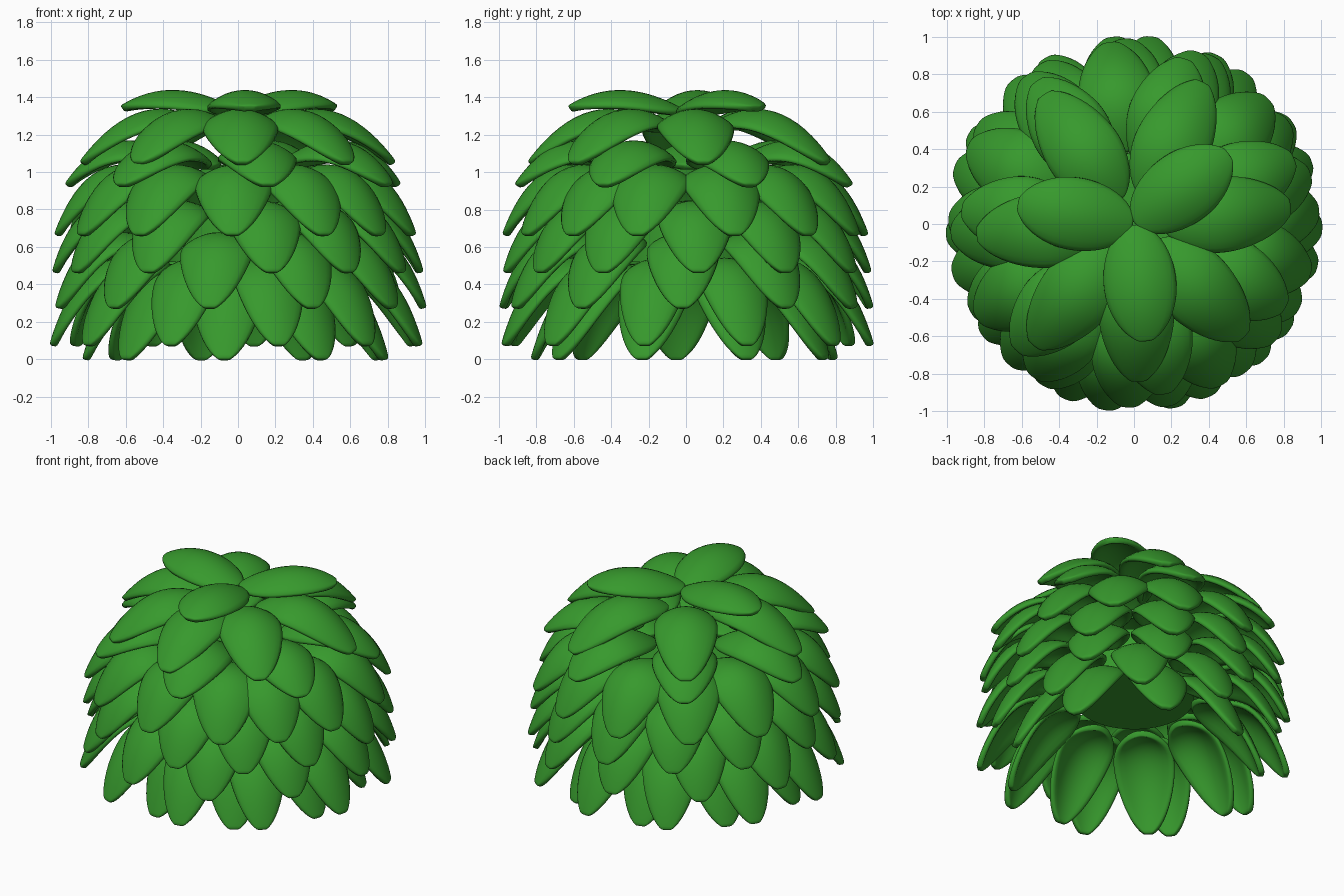
import bpy, math, random
from mathutils import Vector

random.seed(4)
cube = bpy.data.objects.get("Cube")
if cube:
    bpy.data.objects.remove(cube)

green = bpy.data.materials.new("leaf green")
green.use_nodes = True
GREEN = (0.038, 0.32, 0.026, 1)
green.diffuse_color = GREEN
green.node_tree.nodes["Principled BSDF"].inputs["Base Color"].default_value = GREEN

ROWS, COLS = 13, 7


def leaf_mesh(name, base, bend, tip, width):
    """Arched, domed leaf in the x-z plane, from its base to its tip."""
    p0, p1, p2 = (Vector((r, 0, z)) for r, z in (base, bend, tip))
    verts, faces = [], []
    for i in range(ROWS):
        t = (1 - math.cos(math.pi * i / (ROWS - 1))) / 2
        centre = p0 * (1 - t) ** 2 + p1 * 2 * t * (1 - t) + p2 * t * t
        along = ((p1 - p0) * (1 - t) + (p2 - p1) * t).normalized()
        normal = Vector((-along.z, 0, along.x))
        # Rounded egg outline, broadest a little nearer the base
        s = 0.004 + 0.992 * t ** 0.9
        half = width / 2 * math.sqrt(1 - abs(2 * s - 1) ** 2.3)
        for j in range(COLS):
            u = 2 * j / (COLS - 1) - 1
            pos = centre + Vector((0, u * half, 0))
            pos -= normal * 0.08 * (u * half / 0.2) ** 2
            verts.append(pos)
    for i in range(ROWS - 1):
        for j in range(COLS - 1):
            a = i * COLS + j
            faces.append((a, a + COLS, a + COLS + 1, a + 1))
    mesh = bpy.data.meshes.new(name)
    mesh.from_pydata(verts, [], faces)
    mesh.materials.append(green)
    mesh.polygons.foreach_set("use_smooth", [True] * len(faces))
    mesh.update()
    return mesh


def even(count, phase):
    return [phase + 360 * k / count for k in range(count)]


# Leaf rings from crown to skirt: base, bend, tip (radius, height), width, angles
RINGS = [
    ("crown_leaf", (0.0, 1.33), (0.35, 1.545), (0.635, 1.355), 0.42, [37, 171, 276]),
    ("upper_leaf", (0.14, 1.24), (0.52, 1.52), (0.85, 1.055), 0.44,
     [7, 65, 125, 183, 230, 271, 315]),
    ("shoulder_leaf", (0.26, 1.04), (0.66, 1.36), (0.93, 0.935), 0.45, even(7, 22)),
    ("high_leaf", (0.38, 0.97), (0.80, 1.22), (0.985, 0.665), 0.45,
     [15, 42, 70, 98, 126, 154, 182, 210, 238, 268, 298, 321, 345]),
    ("middle_leaf", (0.45, 0.80), (0.86, 1.0), (0.995, 0.465), 0.43,
     [4, 34, 64, 92, 120, 148, 178, 208, 240, 280, 307, 333]),
    ("low_leaf", (0.48, 0.64), (0.87, 0.82), (1.01, 0.275), 0.42, even(11, 261)),
    ("lower_leaf", (0.48, 0.52), (0.85, 0.66), (1.01, 0.075), 0.40, even(11, 249)),
    ("skirt_leaf", (0.36, 0.50), (0.68, 0.59), (0.835, 0.0), 0.42, even(9, 264)),
]

for name, base, bend, tip, width, angles in RINGS:
    mesh = leaf_mesh(name, base, bend, tip, width)
    for k, angle in enumerate(angles):
        leaf = bpy.data.objects.new(f"{name}_{k + 1}", mesh)
        bpy.context.collection.objects.link(leaf)
        leaf.rotation_euler.z = math.radians(angle + random.uniform(-1, 1))
        thick = leaf.modifiers.new("thickness", 'SOLIDIFY')
        thick.thickness = 0.04
        thick.offset = -1
        smooth = leaf.modifiers.new("rounding", 'SUBSURF')
        smooth.levels = smooth.render_levels = 1

# Short round core hidden inside the leaves
bpy.ops.mesh.primitive_cylinder_add(vertices=48, radius=0.38, depth=0.3,
                                    location=(0, 0, 0.67))
core = bpy.context.object
core.name = "core"
core.data.materials.append(green)
bpy.ops.object.shade_smooth_by_angle()
